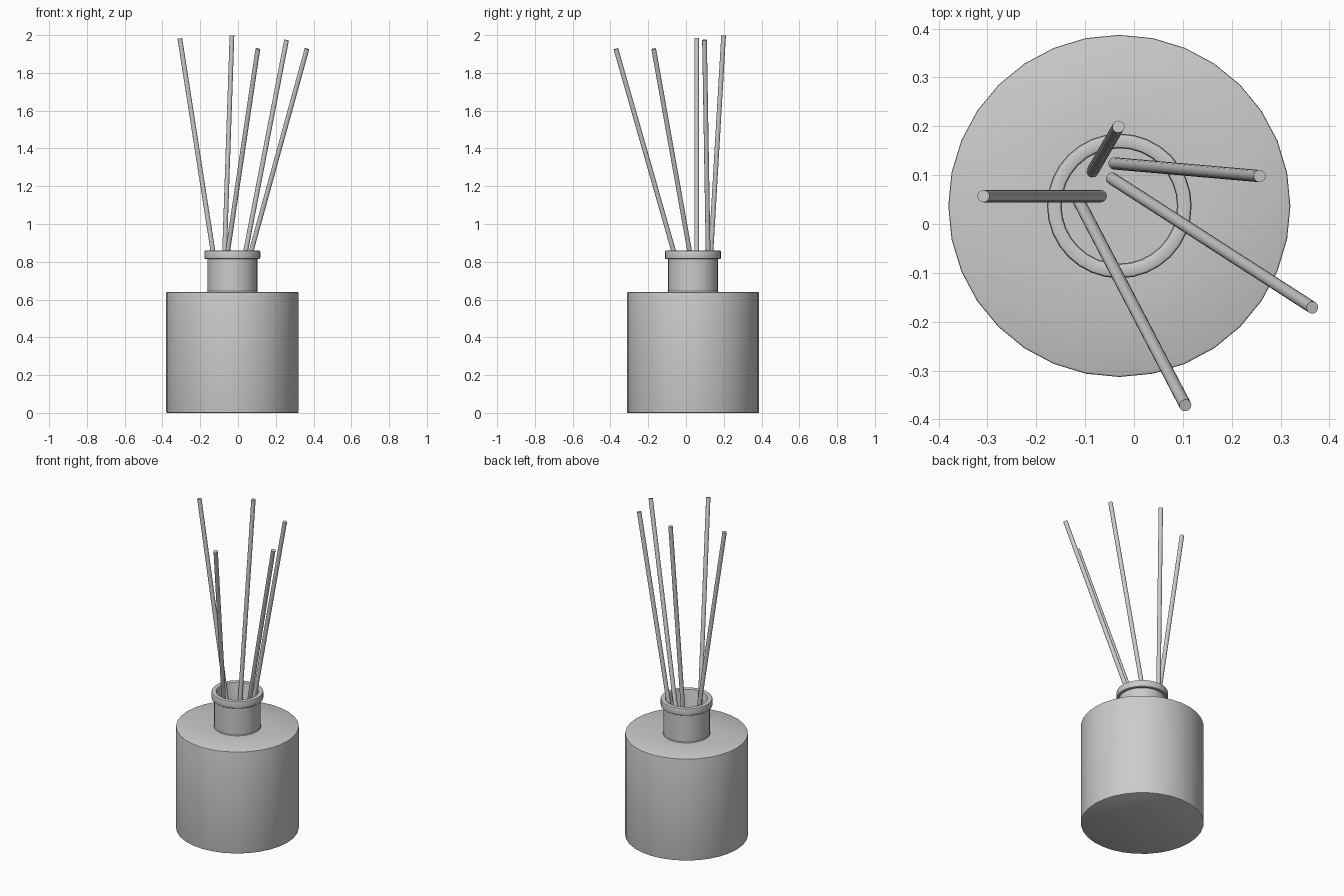
import bpy, bmesh, math
from mathutils import Vector

if "Cube" in bpy.data.objects:
    bpy.data.objects.remove(bpy.data.objects["Cube"])

CX, CY = -0.03, 0.037


def finish(bm, name, location=(0, 0, 0)):
    bmesh.ops.recalc_face_normals(bm, faces=bm.faces)
    mesh = bpy.data.meshes.new(name)
    bm.to_mesh(mesh)
    bm.free()
    obj = bpy.data.objects.new(name, mesh)
    obj.location = location
    bpy.context.collection.objects.link(obj)
    bpy.ops.object.select_all(action='DESELECT')
    bpy.context.view_layer.objects.active = obj
    obj.select_set(True)
    bpy.ops.object.shade_smooth_by_angle(angle=math.radians(30))
    return obj


def lathe(name, profile, sides=32):
    # Spin an (r, z) profile around the bottle axis, capping both ends
    bm = bmesh.new()
    rings = []
    for r, z in profile:
        rings.append([bm.verts.new((r * math.cos(math.tau * i / sides),
                                    r * math.sin(math.tau * i / sides), z))
                      for i in range(sides)])
    for a, b in zip(rings, rings[1:]):
        for i in range(sides):
            j = (i + 1) % sides
            bm.faces.new((a[i], a[j], b[j], b[i]))
    bm.faces.new(rings[0])
    bm.faces.new(rings[-1])
    return finish(bm, name, (CX, CY, 0))


def reed(name, bottom, top, radius=0.0125):
    a, b = Vector(bottom), Vector(top)
    bm = bmesh.new()
    bmesh.ops.create_cone(bm, cap_ends=True, segments=16, radius1=radius,
                          radius2=radius, depth=(b - a).length)
    rot = (b - a).to_track_quat('Z', 'Y').to_matrix()
    bmesh.ops.rotate(bm, verts=bm.verts, matrix=rot)
    bmesh.ops.translate(bm, verts=bm.verts, vec=(a + b) / 2)
    return finish(bm, name)


# Bottle: body, neck, rolled collar and the well inside the neck
lathe("bottle", [
    (0.345, 0.0), (0.349, 0.002), (0.35, 0.006),
    (0.35, 0.634), (0.349, 0.638), (0.345, 0.64),
    (0.135, 0.64), (0.132, 0.644), (0.132, 0.815),
    (0.143, 0.815), (0.147, 0.818), (0.148, 0.823),
    (0.148, 0.852), (0.146, 0.858), (0.141, 0.86),
    (0.124, 0.86), (0.120, 0.858), (0.118, 0.853),
    (0.118, 0.43),
])

# Reeds fanning out of the neck (bottom xy, top xyz)
reeds = [
    ((-0.068, 0.057), (-0.308, 0.057, 1.983)),
    ((-0.085, 0.108), (-0.032, 0.199, 1.998)),
    ((-0.116, 0.053), (0.105, -0.371, 1.927)),
    ((-0.040, 0.124), (0.257, 0.098, 1.974)),
    ((-0.045, 0.093), (0.365, -0.171, 1.927)),
]
for n, (low, high) in enumerate(reeds, 1):
    reed(f"reed_{n}", (*low, 0.44), high)
